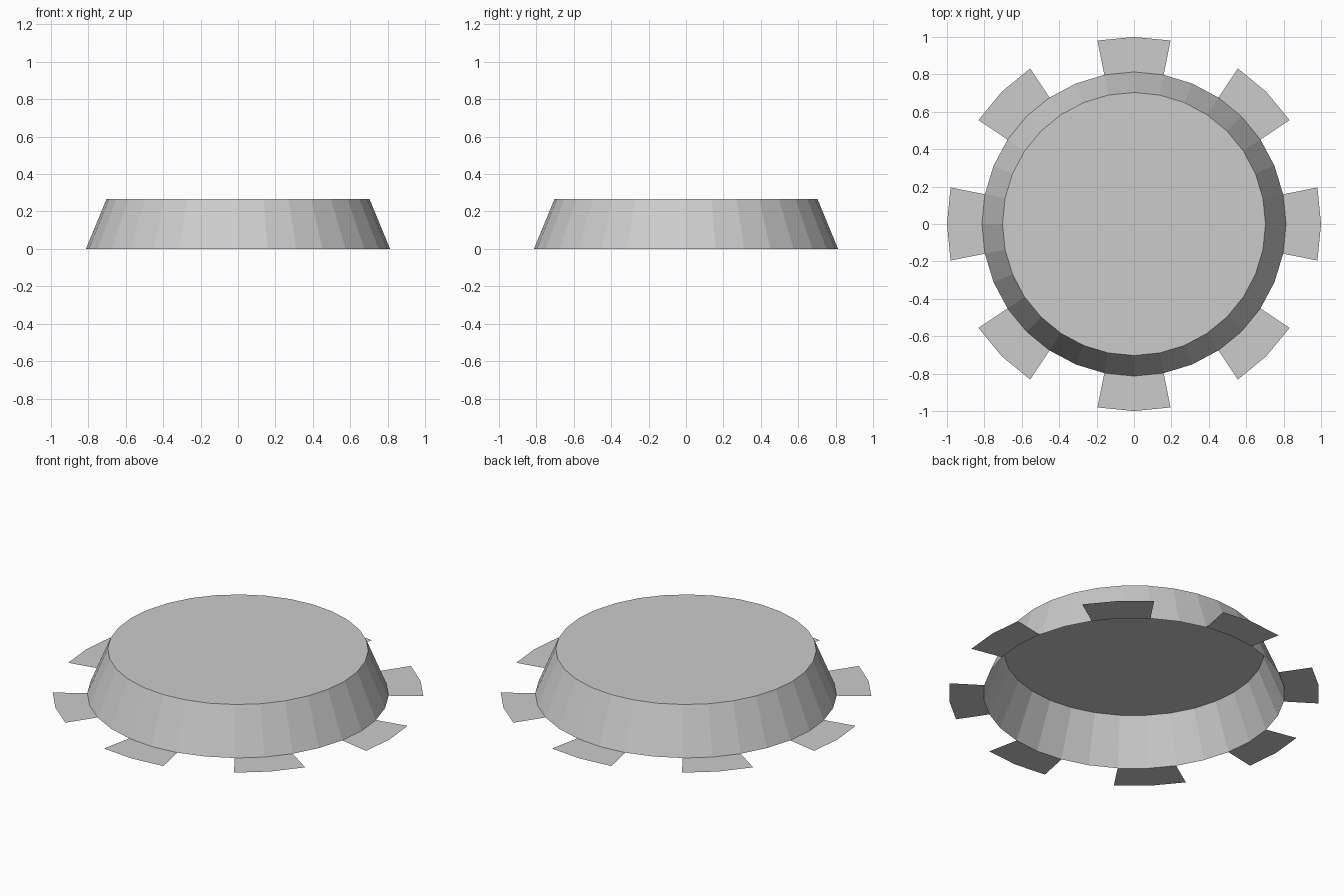
import bpy, bmesh
from math import cos, sin, tau

if "Cube" in bpy.data.objects:
    bpy.data.objects.remove(bpy.data.objects["Cube"])

SEGMENTS = 32
BASE_R, TOP_R, TOOTH_R, HEIGHT = 0.813, 0.703, 1.0, 0.267


def point(radius, i, z):
    a = tau * i / SEGMENTS
    return (radius * cos(a), radius * sin(a), z)


def finish(bm, name):
    mesh = bpy.data.meshes.new(name)
    bm.to_mesh(mesh)
    bm.free()
    obj = bpy.data.objects.new(name, mesh)
    bpy.context.collection.objects.link(obj)
    return obj


# Raised hub: tapered wall with a flat cap, open underneath
bm = bmesh.new()
low = [bm.verts.new(point(BASE_R, i, 0)) for i in range(SEGMENTS)]
high = [bm.verts.new(point(TOP_R, i, HEIGHT)) for i in range(SEGMENTS)]
for i in range(SEGMENTS):
    j = (i + 1) % SEGMENTS
    bm.faces.new((low[i], low[j], high[j], high[i]))
bm.faces.new(high)
finish(bm, "hub")

# Eight flat teeth on the base plane, each two segments wide
bm = bmesh.new()
for centre in range(0, SEGMENTS, 4):
    steps = (centre - 1, centre, centre + 1)
    inner = [bm.verts.new(point(BASE_R, i, 0)) for i in steps]
    outer = [bm.verts.new(point(TOOTH_R, i, 0)) for i in steps]
    for k in range(2):
        bm.faces.new((inner[k], outer[k], outer[k + 1], inner[k + 1]))
finish(bm, "teeth")
